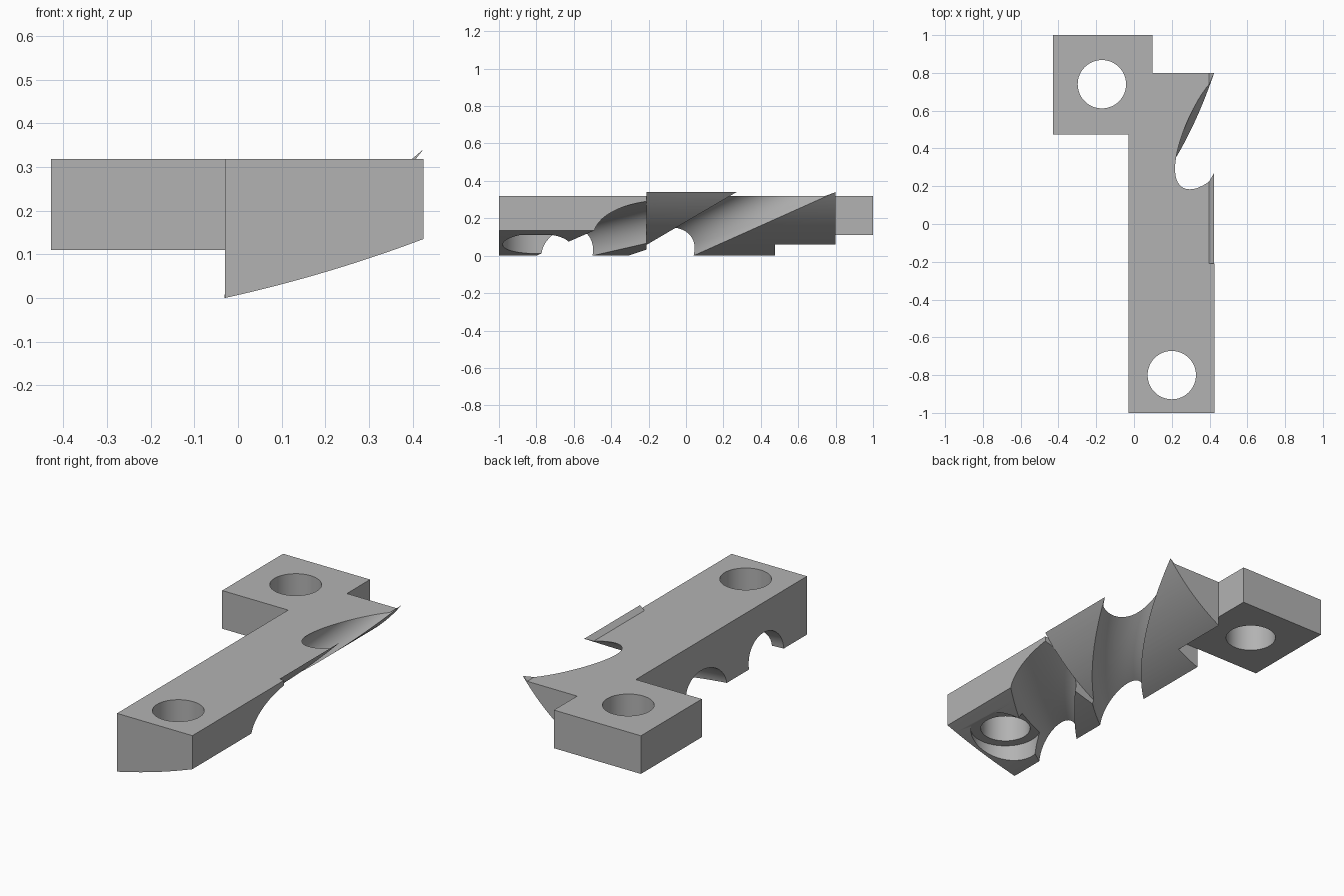
import bpy, bmesh
from math import sin, cos, pi

cube = bpy.data.objects.get("Cube")
if cube:
    bpy.data.objects.remove(cube, do_unlink=True)

grey = bpy.data.materials.new("plain grey")
grey.use_nodes = True
colour = (0.45, 0.45, 0.45, 1)
grey.diffuse_color = colour
grey.node_tree.nodes["Principled BSDF"].inputs["Base Color"].default_value = colour


def finish(name, bm):
    bmesh.ops.recalc_face_normals(bm, faces=bm.faces[:])
    mesh = bpy.data.meshes.new(name)
    bm.to_mesh(mesh)
    bm.free()
    mesh.materials.append(grey)
    ob = bpy.data.objects.new(name, mesh)
    bpy.context.collection.objects.link(ob)
    return ob


def loft(name, rings):
    """Closed solid through a list of point rings."""
    bm = bmesh.new()
    rows = [[bm.verts.new(p) for p in ring] for ring in rings]
    n = len(rows[0])
    for a, b in zip(rows, rows[1:]):
        for i in range(n):
            j = (i + 1) % n
            bm.faces.new((a[i], a[j], b[j], b[i]))
    bm.faces.new(rows[0])
    bm.faces.new(rows[-1])
    return finish(name, bm)


def extrude_y(name, profile, y0, y1):
    return loft(name, [[(x, y, z) for x, z in profile] for y in (y0, y1)])


def box(name, x0, x1, y0, y1, z0, z1):
    return extrude_y(name, [(x0, z0), (x1, z0), (x1, z1), (x0, z1)], y0, y1)


def drum(name, x, y, r, z0, z1, n=64):
    return loft(name, [[(x + r * cos(2 * pi * i / n), y + r * sin(2 * pi * i / n), z)
                        for i in range(n)] for z in (z0, z1)])


def combine(ob, other, operation, keep=False):
    mod = ob.modifiers.new("join", 'BOOLEAN')
    mod.operation, mod.object, mod.solver = operation, other, 'EXACT'
    bpy.context.view_layer.objects.active = ob
    bpy.ops.object.modifier_apply(modifier=mod.name)
    if not keep:
        bpy.data.objects.remove(other, do_unlink=True)


class Arc:
    """Curved underside: part of a cylinder running along y."""

    def __init__(self, cx, cz, r, start, end):
        self.cx, self.cz, self.r, self.start, self.end = cx, cz, r, start, end

    def point(self, a, r=None):
        r = r or self.r
        return self.cx + r * sin(a), self.cz - r * cos(a)

    def points(self, n=24):
        return [self.point(self.start + (self.end - self.start) * i / n) for i in range(n + 1)]


def groove(name, arc, front, back, depth, top, a0, a1, steps=32, n=48):
    """Slanting channel; front and back give the edge y at the arc's ends."""
    rings = []
    for s in range(steps + 1):
        a = a0 + (a1 - a0) * s / steps
        t = arc.point(a)[1] / top
        f = front[0] + (front[1] - front[0]) * t
        b = back[0] + (back[1] - back[0]) * t
        ring = []
        for i in range(n):
            p = 2 * pi * i / n
            x, z = arc.point(a, arc.r + depth * sin(p))
            ring.append((x, (f + b) / 2 + (b - f) / 2 * cos(p), z))
        rings.append(ring)
    return loft(name, rings)


TOP, LEFT, RIGHT = 0.318, 0.425, -0.03
wide = Arc(-0.739, 3.223, 3.3, 0.2165, 0.3603)
tight = Arc(-0.397, 0.965, 1.032, 0.3632, 0.921)

# Front block with its channel and screw head recess
body = extrude_y("holder_bar", wide.points() + [(LEFT, TOP), (RIGHT, TOP)], -1, -0.21)
combine(body, groove("front_channel", wide, (-0.8, -0.49), (-0.5, 0.09), 0.15, 0.135,
                     0.15, 0.42), 'DIFFERENCE')
combine(body, drum("head_recess", 0.2, -0.8, 0.18, -0.2, 0.11), 'DIFFERENCE')

# Rear block with a thin raised lip along its outer edge
rear = extrude_y("rear_block", tight.points() + [(0.398, TOP), (RIGHT, TOP)], -0.21, 0.8)
combine(rear, box("tab_clearance", -0.6, 0.097, 0.475, 1.2, -0.2, 0.11), 'DIFFERENCE')
channel = groove("rear_channel", tight, (-0.31, 0.27), (0.04, 0.8), 0.14, 0.34, 0.2, 1.06)
combine(rear, channel, 'DIFFERENCE', keep=True)
combine(body, channel, 'DIFFERENCE')

# Mounting tab, joined up and drilled
tab = box("mounting_tab", -0.428, 0.097, 0.475, 1, 0.11, TOP)
combine(body, rear, 'UNION')
combine(body, tab, 'UNION')
for x, y in ((0.2, -0.8), (-0.17, 0.74)):
    combine(body, drum("bolt_hole", x, y, 0.128, -0.3, 0.6), 'DIFFERENCE')

bpy.ops.object.select_all(action='DESELECT')
body.select_set(True)
bpy.context.view_layer.objects.active = body
bpy.ops.object.shade_smooth_by_angle(angle=0.5)
